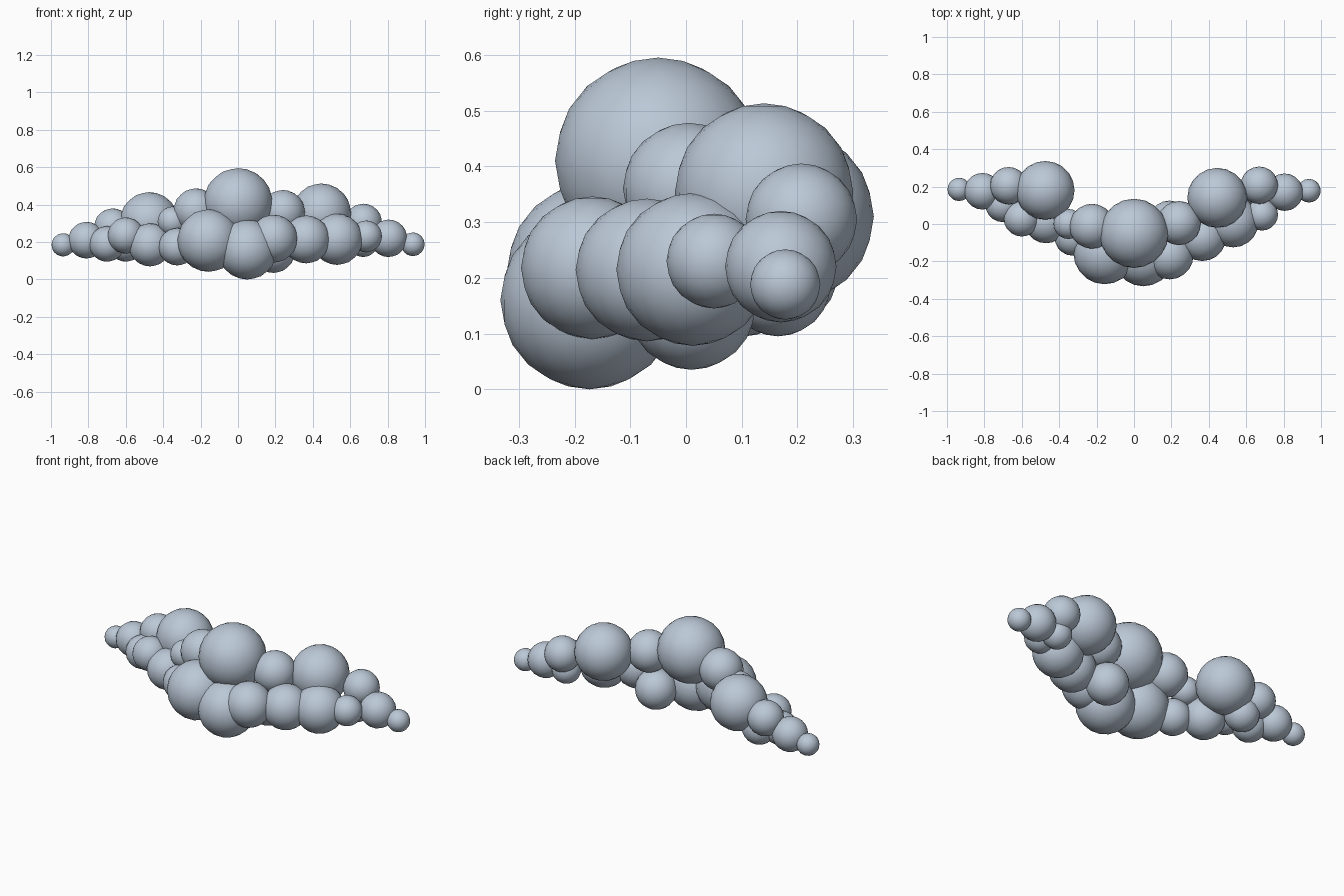
import bpy, math

mat = bpy.data.materials.new("pale blue grey")
mat.diffuse_color = (0.50, 0.58, 0.68, 1)


def puff(name, x, y, z, r):
    bpy.ops.mesh.primitive_ico_sphere_add(subdivisions=3, radius=r, location=(x, y, z))
    o = bpy.context.object
    o.name = name
    o.data.materials.append(mat)
    bpy.ops.object.shade_smooth_by_angle(angle=math.radians(30))


# Groups of overlapping puffs: x, y, z, radius
groups = {
    "crown_puff": [
        (0, -.05, .41, .185), (.445, .14, .353, .16), (-.475, .18, .31, .157),
        (.24, .005, .36, .118), (-.225, -.012, .367, .12),
        (.67, .207, .305, .1), (-.67, .205, .28, .1), (-.35, 0, .31, .08)],
    "front_puff": [
        (-.157, -.155, .208, .167), (.05, -.173, .16, .16), (.19, -.168, .218, .128),
        (.365, -.07, .214, .128), (.53, .012, .215, .137), (.685, .05, .23, .085),
        (-.325, -.07, .175, .1), (-.47, .012, .185, .115), (-.6, .03, .235, .097),
        (-.7, .105, .19, .095)],
    "tip_puff": [
        (.805, .17, .22, .1), (.935, .178, .188, .063),
        (-.81, .175, .21, .098), (-.935, .185, .185, .062)],
    "back_puff": [
        (.19, .01, .15, .115), (-.6, .165, .19, .095), (.67, .17, .2, .08)],
}
for name, puffs in groups.items():
    for i, p in enumerate(puffs):
        puff(f"{name}_{i + 1}", *p)
